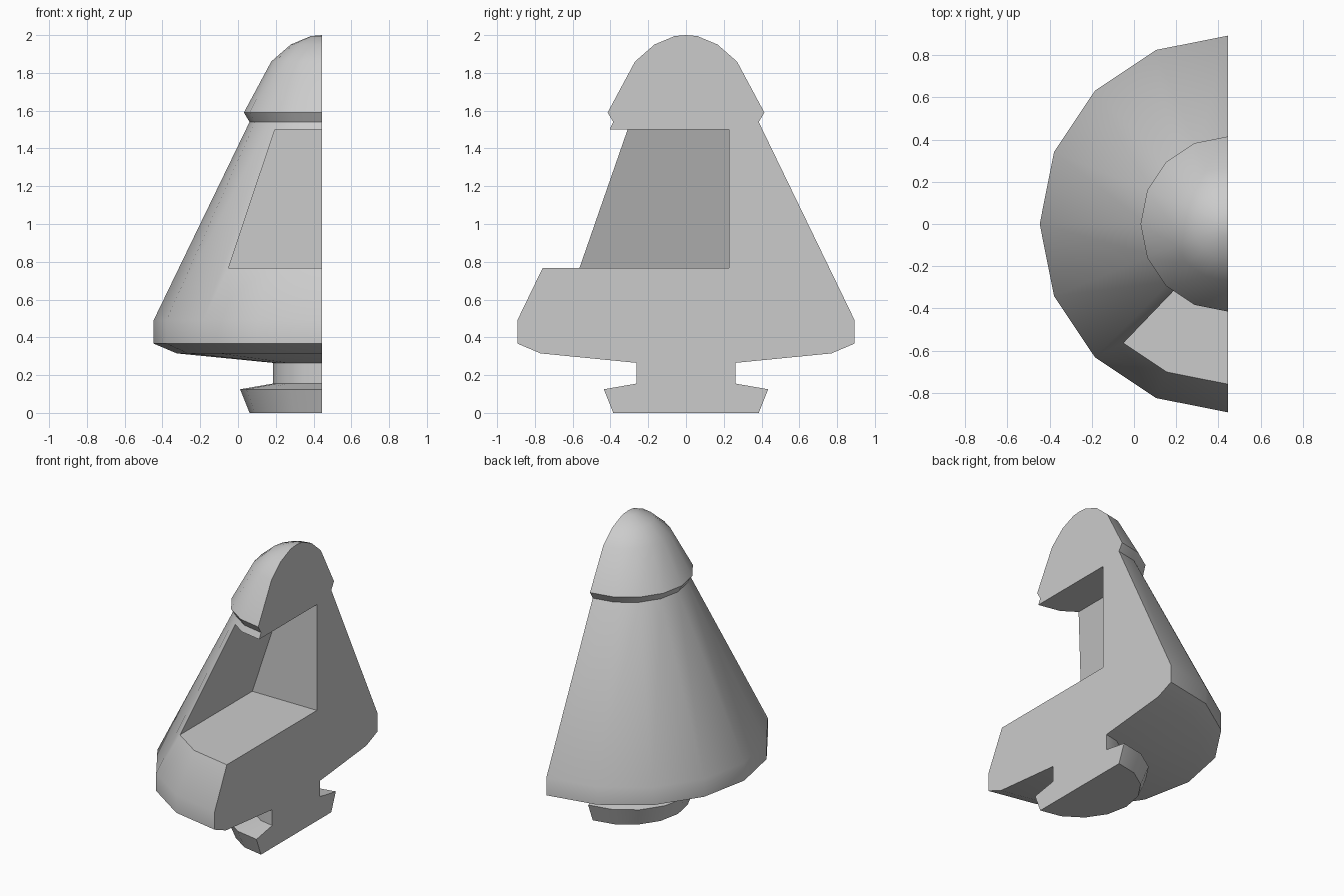
import bpy, bmesh
from math import sin, cos, pi, radians

if "Cube" in bpy.data.objects:
    bpy.data.objects.remove(bpy.data.objects["Cube"])

AXIS_X = 0.446   # the turned shape is halved on this plane
STEPS = 8        # half of a 16-sided turning

# (radius, height) from the foot to the crown
PROFILE = [(0.385, 0), (0.435, 0.125), (0.262, 0.155), (0.262, 0.265),
           (0.77, 0.315), (0.893, 0.367), (0.893, 0.49), (0.385, 1.54),
           (0.415, 1.59), (0.27, 1.86), (0.167, 1.95), (0.06, 1.995)]


def finish(bm, name):
    bmesh.ops.recalc_face_normals(bm, faces=bm.faces)
    mesh = bpy.data.meshes.new(name)
    bm.to_mesh(mesh)
    bm.free()
    obj = bpy.data.objects.new(name, mesh)
    bpy.context.collection.objects.link(obj)
    return obj


def half_turning(name, profile):
    """Half-round lathe shape, closed by a flat side on the axis plane."""
    bm = bmesh.new()
    rings = []
    for r, z in profile:
        angles = [pi * i / STEPS for i in range(STEPS + 1)]
        rings.append([bm.verts.new((AXIS_X - r * sin(a), r * cos(a), z)) for a in angles])
    n = STEPS + 1
    for low, high in zip(rings, rings[1:]):
        for i in range(n):
            j = (i + 1) % n
            bm.faces.new((low[i], low[j], high[j], high[i]))
    bm.faces.new(rings[0])
    apex = bm.verts.new((AXIS_X, 0, 2))
    for i in range(n):
        bm.faces.new((rings[-1][i], rings[-1][(i + 1) % n], apex))
    return finish(bm, name)


def prism_along_y(name, outline, y0, y1):
    bm = bmesh.new()
    front = [bm.verts.new((x, y0, z)) for x, z in outline]
    back = [bm.verts.new((x, y1, z)) for x, z in outline]
    bm.faces.new(front)
    bm.faces.new(back[::-1])
    for i in range(len(outline)):
        j = (i + 1) % len(outline)
        bm.faces.new((front[i], front[j], back[j], back[i]))
    return finish(bm, name)


# Half bell with neck, foot and domed cap
body = half_turning("half_bell_body", PROFILE)

# Recess with a leaning inner wall
cutter = prism_along_y("recess_cutter",
                       [(-0.05, 0.766), (1, 0.766), (1, 1.5), (0.195, 1.5)], -1.5, 0.228)
cutter.hide_render = True

mod = body.modifiers.new("recess", 'BOOLEAN')
mod.operation = 'DIFFERENCE'
mod.solver = 'EXACT'
mod.object = cutter

bpy.context.view_layer.objects.active = body
bpy.ops.object.select_all(action='DESELECT')
body.select_set(True)
bpy.ops.object.modifier_apply(modifier=mod.name)
bpy.data.objects.remove(cutter)

# Smooth round sides, crisp section and recess edges
bpy.ops.object.shade_smooth_by_angle(angle=radians(50))
